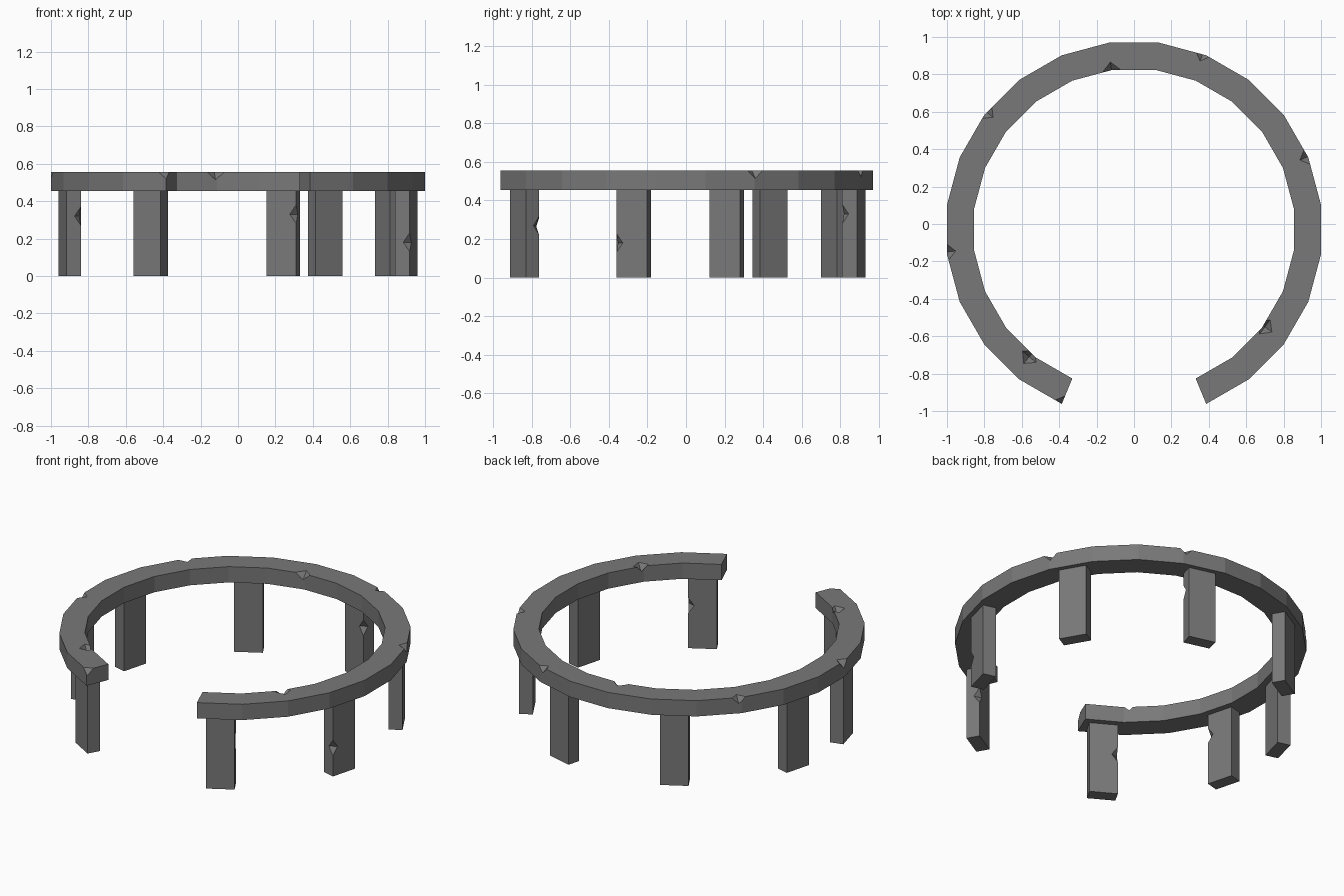
import bpy, bmesh, math
from mathutils import Matrix, Vector

if "Cube" in bpy.data.objects:
    bpy.data.objects.remove(bpy.data.objects["Cube"])

CY = -0.03            # ring centre in y
R_OUT, R_IN = 1.0087, 0.862
Z0, Z1 = 0.455, 0.555

stone = bpy.data.materials.new("dark grey stone")
stone.diffuse_color = (0.19, 0.19, 0.19, 1)
stone.use_nodes = True
stone.node_tree.nodes["Principled BSDF"].inputs["Base Color"].default_value = stone.diffuse_color


def polar(r, deg, z=0.0):
    a = math.radians(deg)
    return Vector((r * math.cos(a), CY + r * math.sin(a), z))


def finish(bm, name):
    bmesh.ops.recalc_face_normals(bm, faces=bm.faces)
    me = bpy.data.meshes.new(name)
    bm.to_mesh(me)
    bm.free()
    me.materials.append(stone)
    ob = bpy.data.objects.new(name, me)
    bpy.context.collection.objects.link(ob)
    return ob


def chip(target, pos, ang, sx, sy, sz):
    """Knock a small octahedral notch out of an edge."""
    bm = bmesh.new()
    pts = [(sx, 0, 0), (0, sy, 0), (-sx, 0, 0), (0, -sy, 0), (0, 0, sz), (0, 0, -sz)]
    v = [bm.verts.new(p) for p in pts]
    for i in range(4):
        j = (i + 1) % 4
        bm.faces.new((v[i], v[j], v[4]))
        bm.faces.new((v[j], v[i], v[5]))
    bm.transform(Matrix.Translation(pos) @ Matrix.Rotation(math.radians(ang), 4, 'Z'))
    cutter = finish(bm, "chip_cutter")
    mod = target.modifiers.new("chip", 'BOOLEAN')
    mod.operation = 'DIFFERENCE'
    mod.solver = 'EXACT'
    mod.object = cutter
    bpy.context.view_layer.objects.active = target
    bpy.ops.object.modifier_apply(modifier=mod.name)
    bpy.data.objects.remove(cutter)


# Open ring of 21 straight segments, with a gap at the front
bm = bmesh.new()
sections = []
for i in range(22):
    d = -67.5 + 15 * i
    sections.append([bm.verts.new(polar(r, d, z)) for r, z in
                     ((R_IN, Z0), (R_OUT, Z0), (R_OUT, Z1), (R_IN, Z1))])
for a, b in zip(sections, sections[1:]):
    for k in range(4):
        m = (k + 1) % 4
        bm.faces.new((a[k], a[m], b[m], b[k]))
bm.faces.new(sections[0])
bm.faces.new(sections[-1][::-1])
ring = finish(bm, "top_ring")

# Chips along the ring's upper edges
for x, y in ((-0.12, 0.82), (0.37, 0.915), (-0.79, 0.60), (-1.0, -0.15), (0.93, 0.36),
             (0.70, -0.55), (-0.56, -0.71), (-0.38, -0.96)):
    ang = math.degrees(math.atan2(y - CY, x))
    chip(ring, Vector((x, y, Z1 + 0.003)), ang, 0.05, 0.05, 0.045)

# Eight posts; chip = (radial side, tangent side, height)
W, T, R_LEG = 0.165, 0.08, 0.932
chips = {-60: (-1, 1, 0.27), -15: (1, -1, 0.18), 75: (-1, -1, 0.33),
         195: (-1, 1, 0.32), 240: (-1, -1, 0.26)}
for n, deg in enumerate((-60, -15, 30, 75, 120, 165, 195, 240)):
    bm = bmesh.new()
    bmesh.ops.create_cube(bm, size=1)
    rot = Matrix.Rotation(math.radians(deg), 4, 'Z')
    bm.transform(Matrix.Translation(polar(R_LEG, deg, Z0 / 2)) @ rot
                 @ Matrix.Diagonal((T, W, Z0, 1)))
    leg = finish(bm, f"post_{n + 1}")
    if deg in chips:
        sr, st, z = chips[deg]
        corner = polar(R_LEG, deg, z) + rot @ Vector((sr * T / 2, st * W / 2, 0))
        chip(leg, corner, deg, 0.035, 0.035, 0.05)
